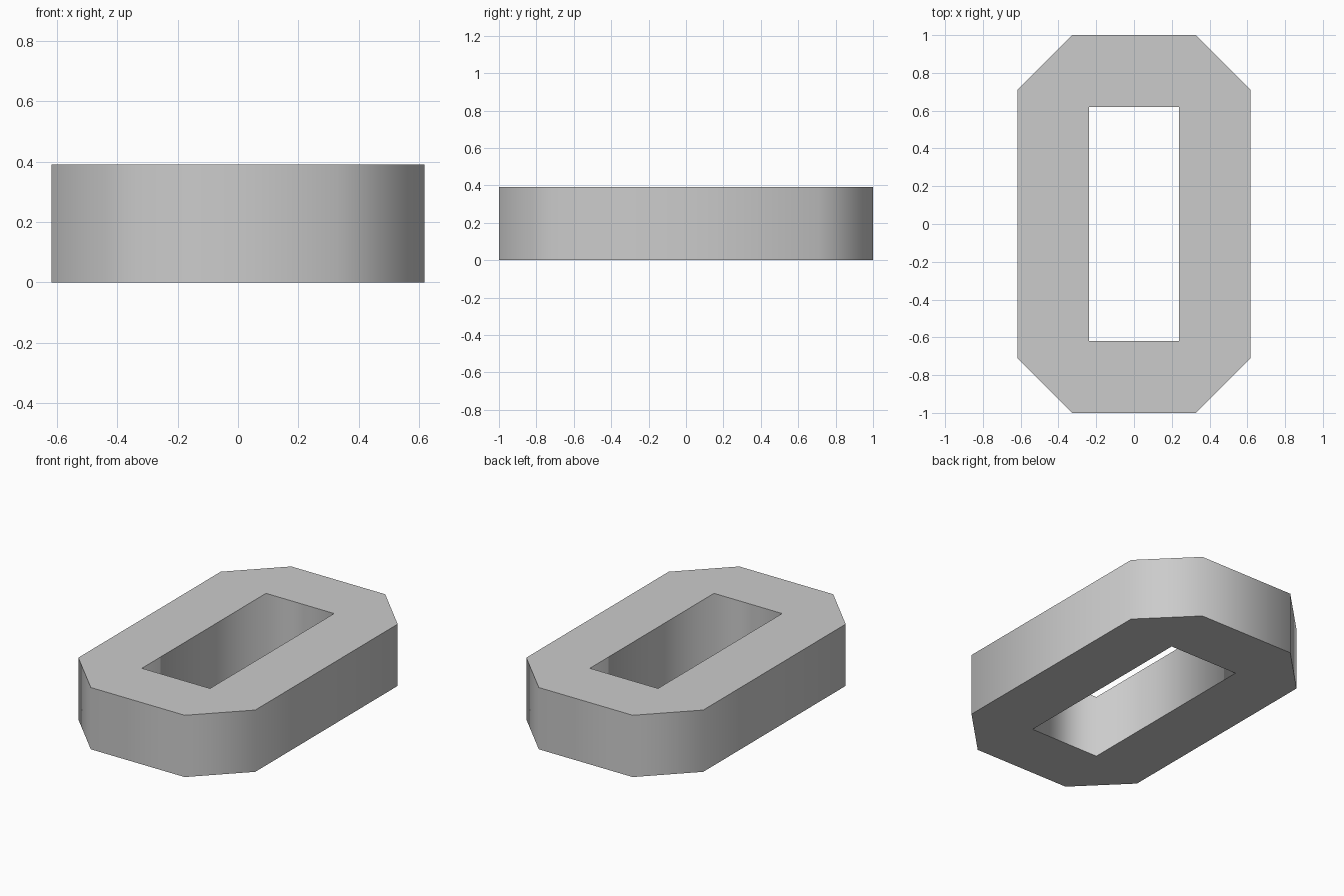
import bpy
import bmesh

cube = bpy.data.objects.get("Cube")
if cube:
    bpy.data.objects.remove(cube, do_unlink=True)

HALF_X, HALF_Y, HEIGHT = 0.618, 1.0, 0.39
CUT = 0.29                      # corner chamfer
HOLE_X, HOLE_Y = 0.238, 0.619   # half size of the opening

# Plain grey material
grey = bpy.data.materials.new("light_grey")
grey.use_nodes = True
colour = (0.6, 0.6, 0.6, 1)
grey.diffuse_color = colour
grey.node_tree.nodes["Principled BSDF"].inputs["Base Color"].default_value = colour

bm = bmesh.new()

# Each corner: one hole vertex and the two ends of its chamfer, counter-clockwise
corners = []
for sx, sy in ((1, 1), (-1, 1), (-1, -1), (1, -1)):
    hole = bm.verts.new((sx * HOLE_X, sy * HOLE_Y, 0))
    side = bm.verts.new((sx * HALF_X, sy * (HALF_Y - CUT), 0))
    end = bm.verts.new((sx * (HALF_X - CUT), sy * HALF_Y, 0))
    corners.append((hole, side, end) if sx * sy > 0 else (hole, end, side))

# Flat ring between the opening and the chamfered outline
for i, (hole, first, last) in enumerate(corners):
    next_hole, next_first, _ = corners[(i + 1) % 4]
    bm.faces.new((hole, first, last))
    bm.faces.new((hole, last, next_first, next_hole))

# Raise the ring into a solid block
base = list(bm.faces)
raised = bmesh.ops.extrude_face_region(bm, geom=base, use_keep_orig=True)
top_verts = [v for v in raised["geom"] if isinstance(v, bmesh.types.BMVert)]
bmesh.ops.translate(bm, verts=top_verts, vec=(0, 0, HEIGHT))
bmesh.ops.recalc_face_normals(bm, faces=bm.faces)

# Walls shade smoothly round the corners; caps are flat with crisp rims
for face in bm.faces:
    face.smooth = abs(face.normal.z) < 0.5
for edge in bm.edges:
    edge.smooth = len({face.smooth for face in edge.link_faces}) == 1

mesh = bpy.data.meshes.new("chamfered_ring")
bm.to_mesh(mesh)
bm.free()
mesh.materials.append(grey)
ring = bpy.data.objects.new("chamfered_ring", mesh)
bpy.context.collection.objects.link(ring)
